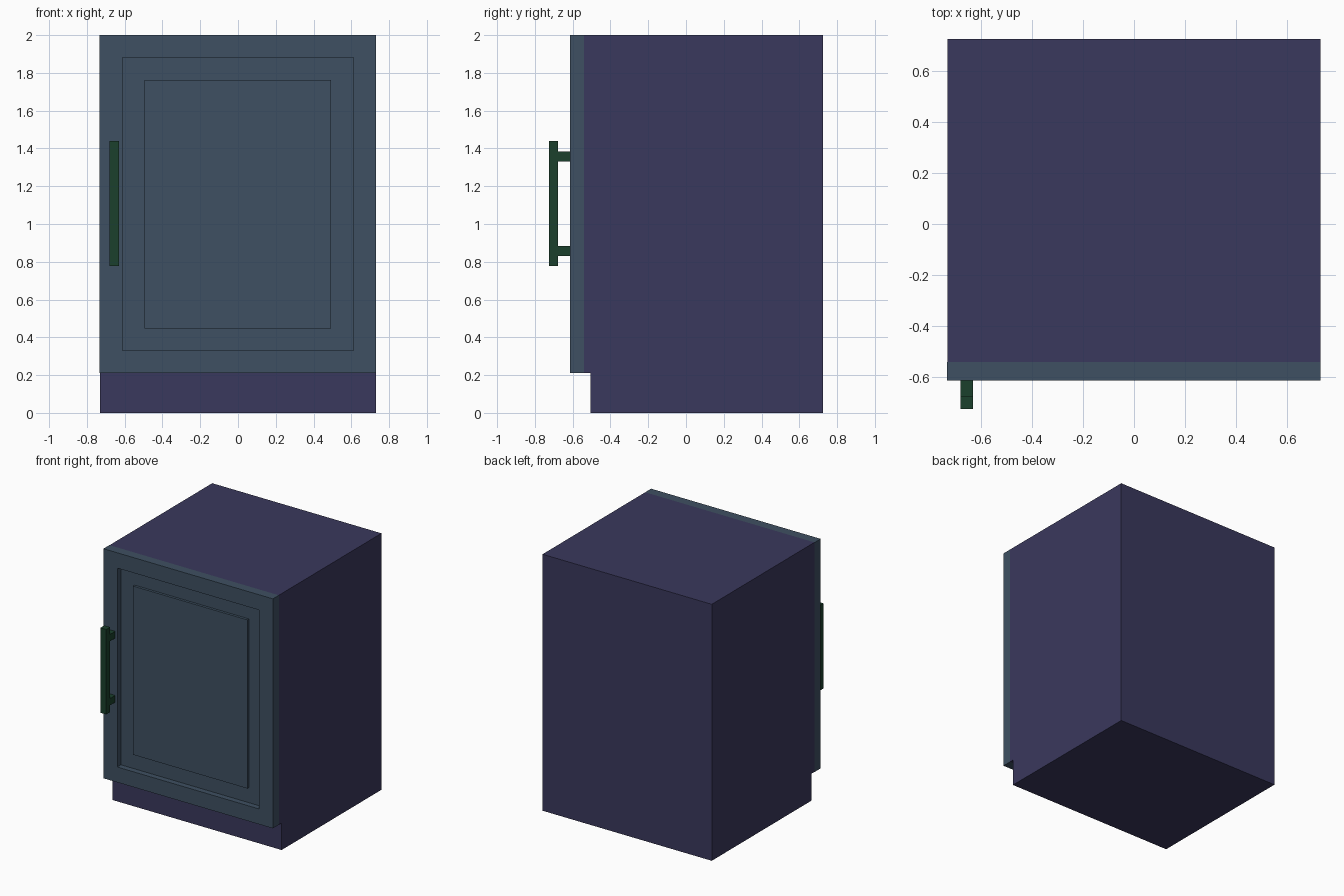
import bpy, bmesh
from mathutils import Vector

if "Cube" in bpy.data.objects:
    bpy.data.objects.remove(bpy.data.objects["Cube"])


def material(name, rgb):
    m = bpy.data.materials.new(name)
    lin = [((c / 255 + 0.055) / 1.055) ** 2.4 for c in rgb]
    m.diffuse_color = (*lin, 1)
    m.use_nodes = True
    m.node_tree.nodes["Principled BSDF"].inputs["Base Color"].default_value = m.diffuse_color
    return m


body_mat = material("body_paint", (58, 56, 93))
door_mat = material("door_paint", (62, 80, 98))
handle_mat = material("handle_metal", (27, 64, 44))


def finish(bm, name, mat):
    bmesh.ops.recalc_face_normals(bm, faces=bm.faces)
    me = bpy.data.meshes.new(name)
    bm.to_mesh(me)
    bm.free()
    me.materials.append(mat)
    ob = bpy.data.objects.new(name, me)
    bpy.context.collection.objects.link(ob)
    return ob


def box_bm(x, y, z):
    bm = bmesh.new()
    bmesh.ops.create_cube(bm, size=1)
    for v in bm.verts:
        v.co = Vector([r[0] if c < 0 else r[1] for c, r in zip(v.co, (x, y, z))])
    return bm


# Cabinet body: side profile with toe kick, extruded across the width
bm = bmesh.new()
profile = [(-0.505, 0), (0.725, 0), (0.725, 2), (-0.54, 2), (-0.54, 0.21), (-0.505, 0.21)]
side = bm.faces.new([bm.verts.new((-0.73, y, z)) for y, z in profile])
ext = bmesh.ops.extrude_face_region(bm, geom=[side], use_keep_orig=True)
bmesh.ops.translate(bm, vec=(1.46, 0, 0),
                    verts=[g for g in ext["geom"] if isinstance(g, bmesh.types.BMVert)])
finish(bm, "cabinet_body", body_mat)

# Door: slab with a recessed groove around a raised centre panel
bm = box_bm((-0.732, 0.73), (-0.613, -0.54), (0.21, 2))
bm.normal_update()
face = min(bm.faces, key=lambda f: f.calc_center_median().y)
for inset, push in ((0.169, 0.045), (0.167, -0.02)):
    bmesh.ops.inset_region(bm, faces=[face], thickness=inset)
    face = bmesh.ops.extrude_discrete_faces(bm, faces=[face])["faces"][0]
    bmesh.ops.translate(bm, vec=(0, push, 0), verts=face.verts)
    bm.normal_update()
finish(bm, "door", door_mat)

# Handle: vertical bar on two posts
hx = (-0.679, -0.63)
finish(box_bm(hx, (-0.725, -0.677), (0.777, 1.44)), "handle_bar", handle_mat)
for name, z in (("lower", 0.83), ("upper", 1.33)):
    finish(box_bm(hx, (-0.677, -0.613), (z, z + 0.053)), f"handle_post_{name}", handle_mat)
